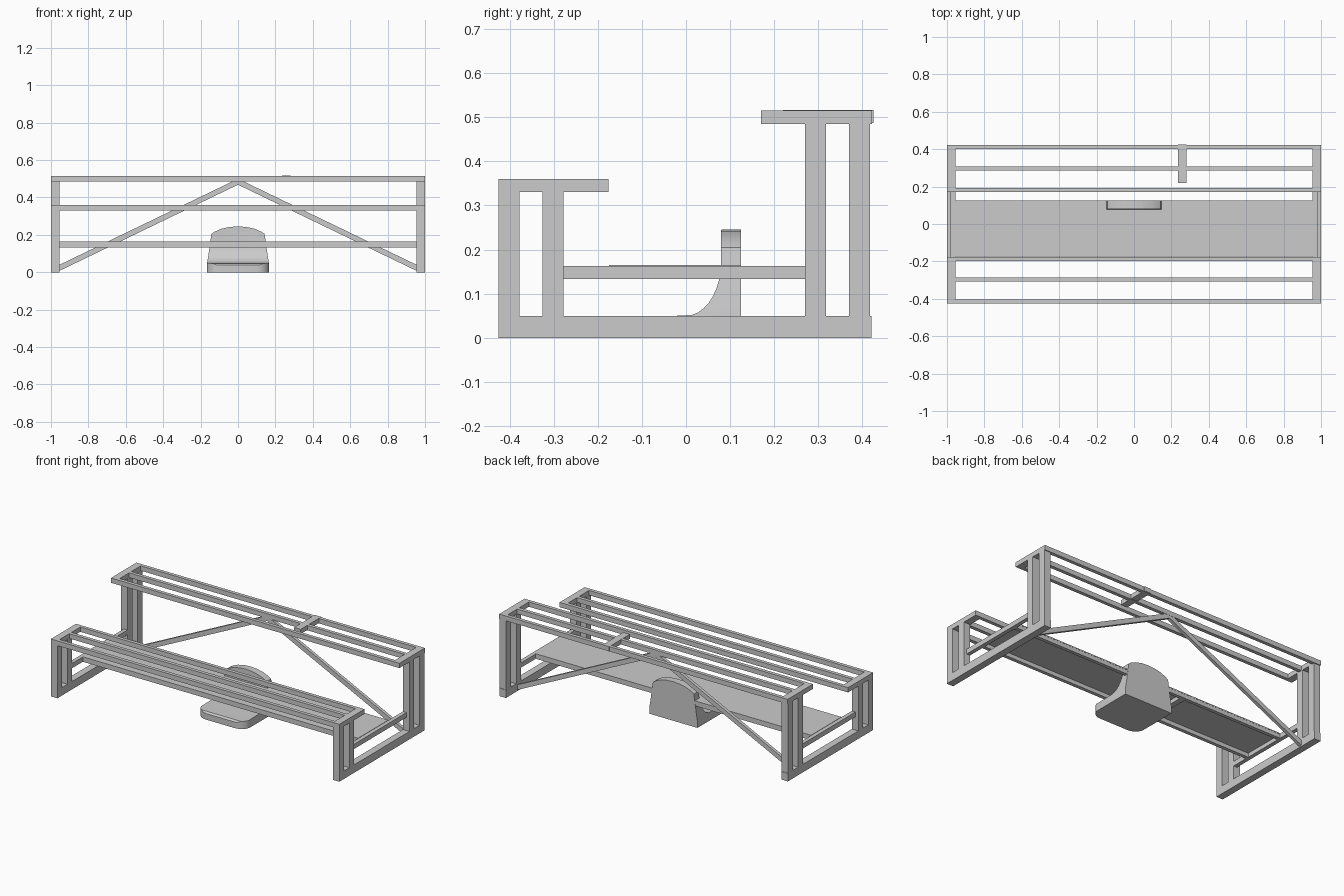
import bpy, bmesh, math
from mathutils import Vector

if "Cube" in bpy.data.objects:
    bpy.data.objects.remove(bpy.data.objects["Cube"])


def new_object(name, bm):
    bmesh.ops.recalc_face_normals(bm, faces=bm.faces[:])
    me = bpy.data.meshes.new(name)
    bm.to_mesh(me)
    bm.free()
    ob = bpy.data.objects.new(name, me)
    bpy.context.collection.objects.link(ob)
    return ob


def boxes(name, specs, mirror=False):
    """Each spec is (x0, x1, y0, y1, z0, z1)."""
    bm = bmesh.new()
    for x0, x1, y0, y1, z0, z1 in specs:
        vs = bmesh.ops.create_cube(bm, size=1)["verts"]
        for v in vs:
            v.co = Vector(((x0 + x1) / 2 + v.co.x * (x1 - x0),
                           (y0 + y1) / 2 + v.co.y * (y1 - y0),
                           (z0 + z1) / 2 + v.co.z * (z1 - z0)))
    ob = new_object(name, bm)
    if mirror:
        ob.modifiers.new("Mirror", "MIRROR")
    return ob


def prism(name, pts, place, a, b):
    """Extrude a 2D outline from a to b; place(u, v, w) maps it to space."""
    bm = bmesh.new()
    lo = [bm.verts.new(place(u, v, a)) for u, v in pts]
    hi = [bm.verts.new(place(u, v, b)) for u, v in pts]
    bm.faces.new(lo)
    bm.faces.new(hi)
    n = len(pts)
    for i in range(n):
        j = (i + 1) % n
        bm.faces.new((lo[i], lo[j], hi[j], hi[i]))
    return new_object(name, bm)


# End frames: floor rail, paired posts, and stepped top arms, mirrored in x
X0, X1 = 0.955, 1.0
boxes("end_floor_rail", [(X0, X1, -0.425, 0.42, 0, 0.05)], True)
boxes("front_posts", [(X0, X1, y, y + 0.047, 0.05, 0.33) for y in (-0.425, -0.325)], True)
boxes("rear_posts", [(X0, X1, y, y + 0.047, 0.05, 0.485) for y in (0.27, 0.37)], True)
boxes("front_arm", [(X0, X1, -0.405, -0.195, 0.33, 0.36)], True)
boxes("rear_arm", [(X0, X1, 0.19, 0.40, 0.485, 0.515)], True)
boxes("shelf_end_rail", [(X0, 0.98, -0.278, 0.27, 0.133, 0.163)], True)

# Long slats of the front and rear desk tops
boxes("front_top_slats", [(-1, 1, -0.425, -0.403, 0.33, 0.36),
                          (-X0, X0, -0.307, -0.285, 0.33, 0.36),
                          (-1, 1, -0.198, -0.176, 0.33, 0.36)])
boxes("rear_top_slats", [(-1, 1, 0.40, 0.422, 0.485, 0.515),
                         (-X0, X0, 0.286, 0.308, 0.485, 0.515),
                         (-1, 1, 0.17, 0.192, 0.485, 0.515)])
boxes("rear_cross_block", [(0.235, 0.28, 0.22, 0.425, 0.487, 0.516)])

# Middle shelf: thin board on a rail frame
boxes("shelf_board", [(-X0, X0, -0.175, 0.125, 0.158, 0.165)])
boxes("shelf_frame", [(-X0, X0, -0.173, -0.151, 0.133, 0.158),
                      (-X0, X0, 0.102, 0.124, 0.133, 0.158),
                      (-0.28, -0.245, -0.151, 0.102, 0.133, 0.158)])

# Diagonal braces at the back
brace = prism("rear_brace", [(0, 0.5), (0, 0.468), (0.96, 0.005), (0.975, 0.03)],
              lambda u, v, w: (u, w, v), 0.287, 0.307)
brace.modifiers.new("Mirror", "MIRROR")

# Seat: side profile, trimmed by front and plan outlines
side = [(0.125, 0), (-0.175, 0), (-0.175, 0.038), (-0.165, 0.048), (-0.02, 0.05)]
side += [(0.08 * math.sin(t), 0.05 + 0.125 * (1 - math.cos(t)))
         for t in [math.radians(a) for a in range(10, 81, 10)]]
side += [(0.079, 0.24), (0.083, 0.26), (0.125, 0.26)]
seat = prism("seat", side, lambda u, v, w: (w, u, v), -0.2, 0.2)

half = [(0.167, -0.02), (0.167, 0.04), (0.160, 0.08), (0.142, 0.205),
        (0.125, 0.217), (0.09, 0.232), (0.045, 0.242)]
front = half + [(0, 0.245)] + [(-x, z) for x, z in reversed(half)]
front_cut = prism("seat_front_outline", front, lambda u, v, w: (u, w, v), -0.3, 0.3)

corner = [(0.10 + 0.067 * math.cos(t), -0.115 - 0.06 * math.sin(t))
          for t in [math.radians(a) for a in range(0, 91, 15)]]
right = [(0.167, 0.14)] + corner
plan = right + [(-x, y) for x, y in reversed(right)]
plan_cut = prism("seat_plan_outline", plan, lambda u, v, w: (u, v, w), -0.1, 0.4)

bpy.context.view_layer.objects.active = seat
for cutter in (front_cut, plan_cut):
    m = seat.modifiers.new("Trim", "BOOLEAN")
    m.operation = "INTERSECT"
    m.solver = "EXACT"
    m.object = cutter
    bpy.ops.object.modifier_apply(modifier=m.name)
    bpy.data.objects.remove(cutter)
bpy.ops.object.select_all(action="DESELECT")
seat.select_set(True)
bpy.ops.object.shade_smooth_by_angle(angle=math.radians(30))
